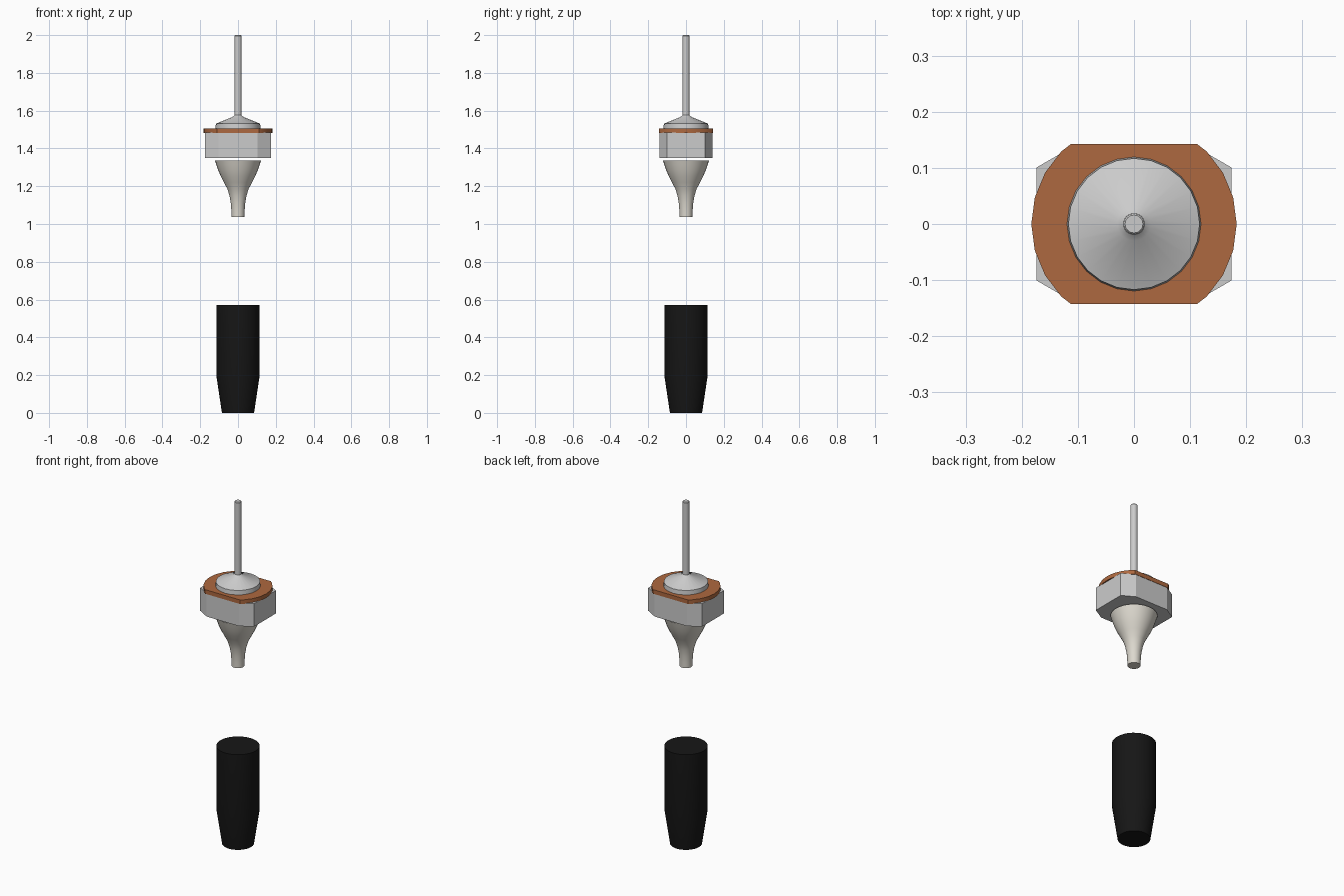
import bpy, bmesh, math

if "Cube" in bpy.data.objects:
    bpy.data.objects.remove(bpy.data.objects["Cube"])


def material(name, rgb):
    mat = bpy.data.materials.new(name)
    mat.diffuse_color = (*rgb, 1)
    mat.use_nodes = True
    mat.node_tree.nodes["Principled BSDF"].inputs["Base Color"].default_value = mat.diffuse_color
    return mat


def add_object(name, bm, mat=None, angle=35):
    bmesh.ops.recalc_face_normals(bm, faces=bm.faces)
    mesh = bpy.data.meshes.new(name)
    bm.to_mesh(mesh)
    bm.free()
    obj = bpy.data.objects.new(name, mesh)
    bpy.context.collection.objects.link(obj)
    if mat:
        mesh.materials.append(mat)
    bpy.ops.object.select_all(action='DESELECT')
    obj.select_set(True)
    bpy.context.view_layer.objects.active = obj
    bpy.ops.object.shade_smooth_by_angle(angle=math.radians(angle))
    return obj


def lathe(profile, sides, phase=0.0):
    """Capped solid of revolution from (radius, z) points, bottom to top."""
    bm = bmesh.new()
    rings = []
    for r, z in profile:
        angles = [phase + 2 * math.pi * i / sides for i in range(sides)]
        rings.append([bm.verts.new((r * math.cos(a), r * math.sin(a), z)) for a in angles])
    for low, high in zip(rings, rings[1:]):
        for i in range(sides):
            j = (i + 1) % sides
            bm.faces.new((low[i], low[j], high[j], high[i]))
    bm.faces.new(rings[0][::-1])
    bm.faces.new(rings[-1])
    return bm


def trim_flats(bm, half_width):
    """Slice off both sides of a part to leave flats at y = +-half_width."""
    for side in (-1, 1):
        geom = bm.verts[:] + bm.edges[:] + bm.faces[:]
        cut = bmesh.ops.bisect_plane(bm, geom=geom, plane_co=(0, side * half_width, 0),
                                     plane_no=(0, side, 0), clear_outer=True)
        edges = [e for e in cut['geom_cut'] if isinstance(e, bmesh.types.BMEdge)]
        bmesh.ops.holes_fill(bm, edges=edges, sides=0)
    return bm


copper = material("copper", (0.42, 0.14, 0.05))
ceramic = material("ceramic", (0.72, 0.69, 0.62))
rubber = material("rubber", (0.008, 0.008, 0.008))

# Black sleeve with tapered foot
add_object("sleeve", lathe([(0.085, 0), (0.115, 0.2), (0.115, 0.57)], 32), rubber)

# Ceramic insulator with flared bell shape
add_object("insulator", lathe([
    (0.034, 1.038), (0.035, 1.07), (0.038, 1.11), (0.045, 1.15), (0.056, 1.185),
    (0.074, 1.22), (0.090, 1.25), (0.105, 1.285), (0.115, 1.315), (0.122, 1.337)], 32), ceramic)

# Hexagonal nut, trimmed flat at front and back
add_object("nut", trim_flats(lathe([(0.201, 1.35), (0.201, 1.484)], 6, math.pi / 6), 0.141), angle=20)

# Copper washer with matching flats
add_object("washer", trim_flats(lathe([(0.183, 1.482), (0.183, 1.506)], 24), 0.143), copper)

# Conical cap on top of the washer
add_object("cap", lathe([(0.12, 1.5), (0.117, 1.531), (0.03, 1.566), (0.019, 1.576)], 24))

# Thin stem
add_object("stem", lathe([(0.019, 1.56), (0.019, 1.996), (0.016, 2.0)], 16))
